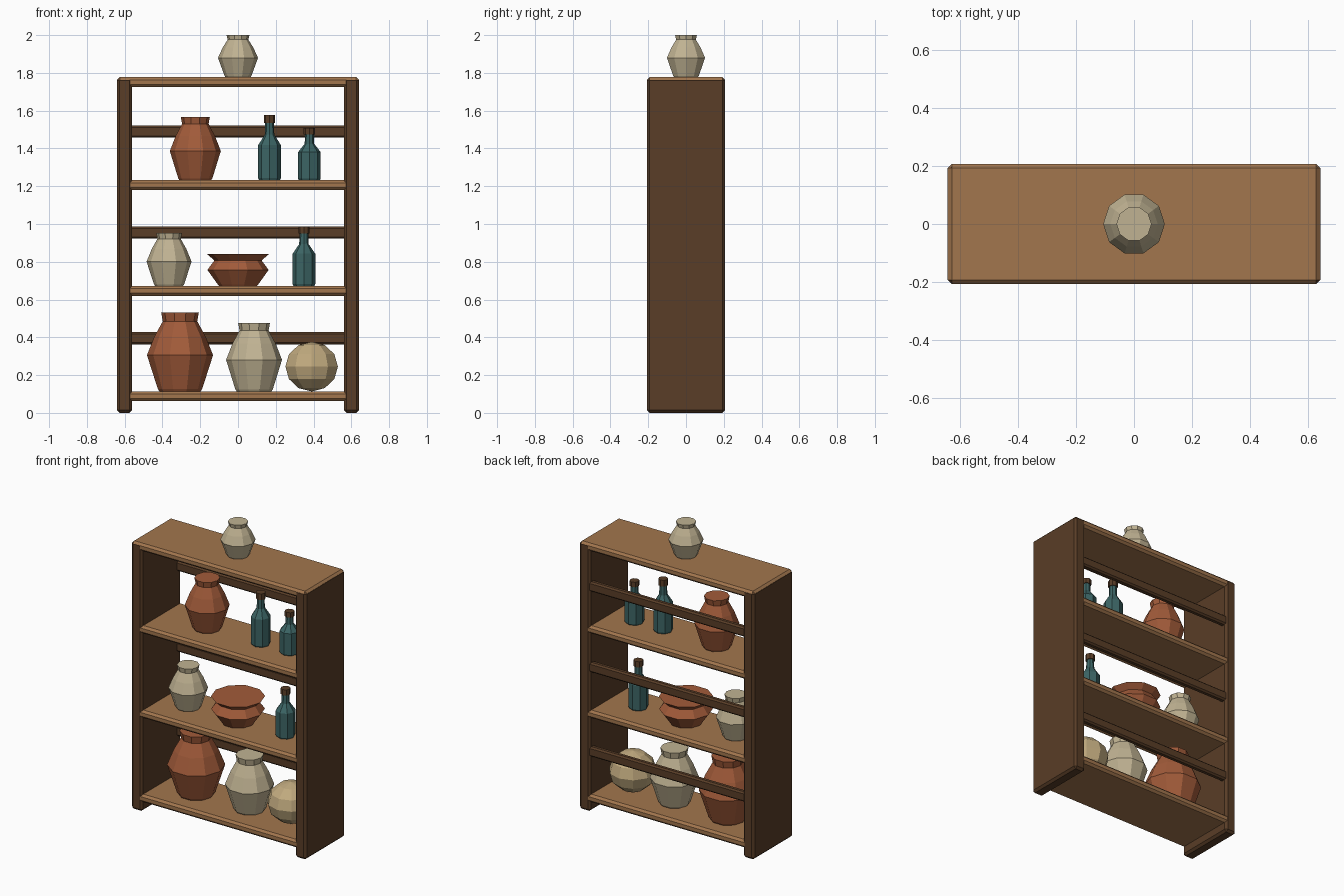
import bpy, bmesh, math

if "Cube" in bpy.data.objects:
    bpy.data.objects.remove(bpy.data.objects["Cube"])


def material(name, rgb):
    m = bpy.data.materials.new(name)
    m.diffuse_color = (*rgb, 1)
    m.use_nodes = True
    m.node_tree.nodes["Principled BSDF"].inputs["Base Color"].default_value = m.diffuse_color
    return m


DARK = material("dark_wood", (0.10, 0.047, 0.02))
WOOD = material("light_wood", (0.36, 0.18, 0.075))
CLAY = material("terracotta", (0.36, 0.105, 0.042))
SAND = material("stoneware", (0.53, 0.45, 0.29))
STRAW = material("straw", (0.53, 0.40, 0.21))
GLASS = material("green_glass", (0.045, 0.13, 0.13))


def finish(name, bm, mat):
    bmesh.ops.recalc_face_normals(bm, faces=bm.faces)
    mesh = bpy.data.meshes.new(name)
    bm.to_mesh(mesh)
    bm.free()
    mesh.materials.append(mat)
    ob = bpy.data.objects.new(name, mesh)
    bpy.context.collection.objects.link(ob)
    return ob


def board(name, lo, hi, mat, bevel=0.014):
    bm = bmesh.new()
    bmesh.ops.create_cube(bm, size=1)
    for v in bm.verts:
        v.co = [(a + b) / 2 + c * (b - a) for a, b, c in zip(lo, hi, v.co)]
    ob = finish(name, bm, mat)
    mod = ob.modifiers.new("chamfer", "BEVEL")
    mod.width, mod.segments = bevel, 1
    return ob


def lathe(name, x, z, profile, mat, sides=10):
    """Closed faceted turning from (radius, height) points."""
    bm = bmesh.new()
    rings = [[bm.verts.new((x + r * math.cos(math.tau * i / sides),
                            r * math.sin(math.tau * i / sides), z + h))
              for i in range(sides)] for r, h in profile]
    for a, b in zip(rings, rings[1:]):
        for i in range(sides):
            j = (i + 1) % sides
            bm.faces.new((a[i], a[j], b[j], b[i]))
    bm.faces.new(rings[0])
    bm.faces.new(rings[-1])
    return finish(name, bm, mat)


def vase(name, x, z, r, h, mat):
    shape = [(.62, 0), (.67, .03), (1, .46), (.77, .7), (.52, .89), (.57, 1)]
    lathe(name, x, z, [(a * r, b * h) for a, b in shape], mat)


def bottle(name, x, z, h, r=0.06):
    body = [(.92, 0), (1, .03), (1, .54), (.42, .70), (.38, .90)]
    lathe(name, x, z, [(a * r, b * h) for a, b in body], GLASS, 8)
    lathe(name + "_stopper", x, z + .88 * h,
          [(.03, 0), (.03, .12 * h)], DARK, 8)


# Side panels
for side, s in (("left", -1), ("right", 1)):
    xs = sorted((s * 0.56, s * 0.641))
    board(side + "_side_panel", (xs[0], -0.207, 0), (xs[1], 0.207, 1.775), DARK)

# Shelves and top board
SHELVES = [0.114, 0.672, 1.232, 1.777]
for i, top in enumerate(SHELVES):
    board(f"shelf_{i + 1}", (-0.64, -0.206, top - 0.052), (0.64, 0.206, top), WOOD)

# Back rails
for i, z in enumerate((0.363, 0.922, 1.457)):
    board(f"back_rail_{i + 1}", (-0.60, 0.16, z), (0.60, 0.20, z + 0.065), DARK, 0.01)

# Bottom shelf pots
vase("large_clay_vase", -0.307, SHELVES[0], 0.175, 0.417, CLAY)
vase("large_pale_vase", 0.085, SHELVES[0], 0.148, 0.363, SAND)
bm = bmesh.new()
bmesh.ops.create_uvsphere(bm, u_segments=10, v_segments=6, radius=0.146)
bmesh.ops.scale(bm, vec=(1, 1, 0.9), verts=bm.verts)
bmesh.ops.translate(bm, vec=(0.39, 0, SHELVES[0] + 0.131), verts=bm.verts)
finish("round_gourd", bm, STRAW)

# Middle shelf pots
vase("pale_vase", -0.365, SHELVES[1], 0.119, 0.28, SAND)
lathe("clay_bowl", 0, SHELVES[1],
      [(.10, 0), (.107, .008), (.162, .085), (.125, .135), (.163, .168)], CLAY)
bottle("middle_bottle", 0.349, SHELVES[1], 0.316)

# Upper shelf pots
vase("upper_clay_vase", -0.226, SHELVES[2], 0.135, 0.335, CLAY)
bottle("tall_bottle", 0.167, SHELVES[2], 0.344)
bottle("short_bottle", 0.378, SHELVES[2], 0.275)

# Vase on top
vase("top_vase", 0, SHELVES[3], 0.106, 0.223, SAND)
